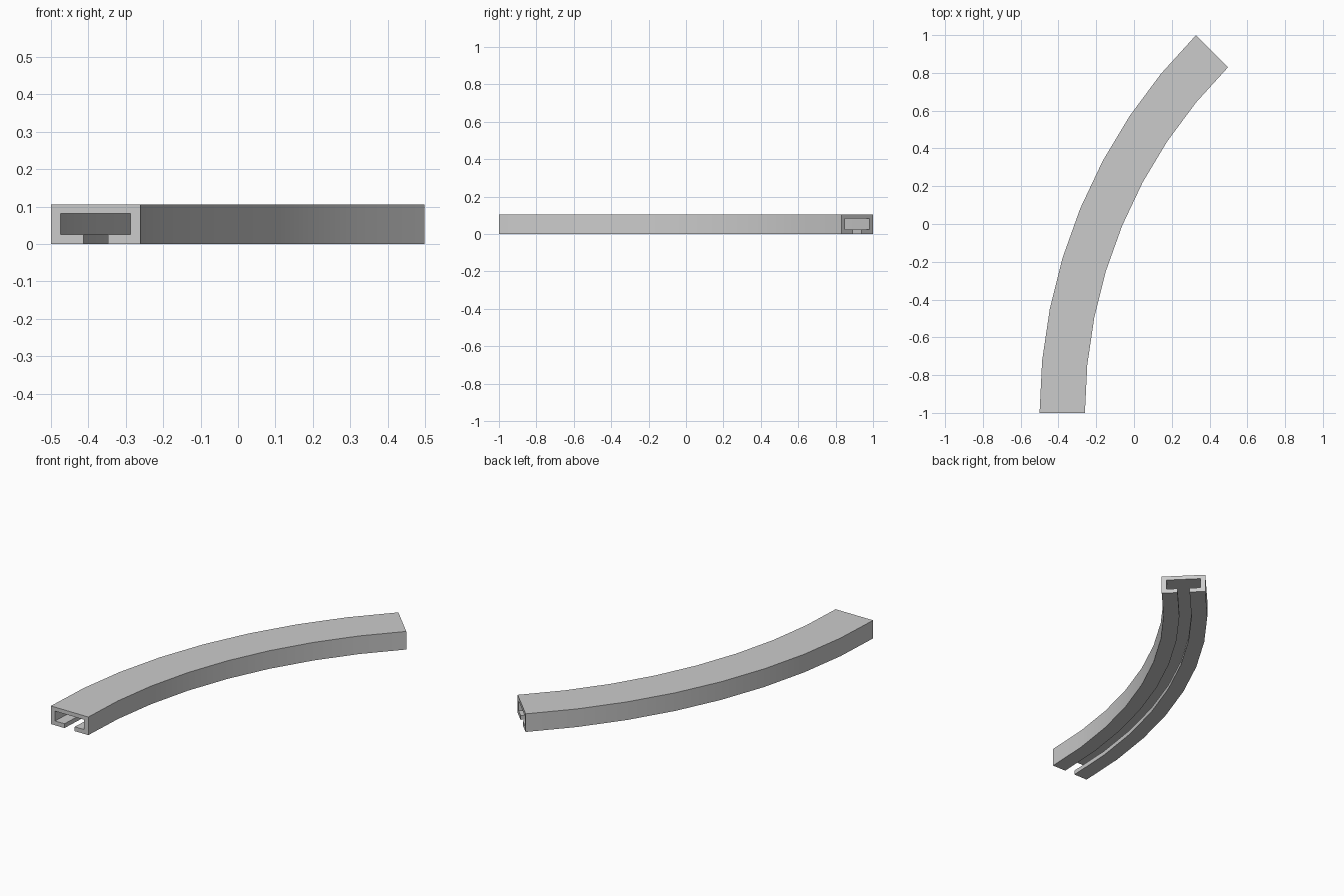
import bpy, bmesh, math

if "Cube" in bpy.data.objects:
    bpy.data.objects.remove(bpy.data.objects["Cube"])

SEGMENTS = 8
SWEEP = math.radians(45)
R_OUT = 2 * math.sqrt(2)
WIDTH, HEIGHT = 0.24, 0.105
CX, CY = R_OUT - 0.5, -1.0          # centre of the bend

# C-shaped rail section: (distance from outer edge, height)
half = WIDTH / 2
left = [(0.087, 0.0), (0.0, 0.0), (0.0, HEIGHT)]
inner = [(0.0265, 0.082), (0.0265, 0.025), (0.087, 0.025)]
mirror = lambda pts: [(WIDTH - d, z) for d, z in reversed(pts)]
profile = left + mirror(left) + mirror(inner)[0:3] + inner

bm = bmesh.new()

# Sweep the section around the bend
rings = []
for i in range(SEGMENTS + 1):
    a = SWEEP * i / SEGMENTS
    rings.append([bm.verts.new((CX - (R_OUT - d) * math.cos(a),
                                CY + (R_OUT - d) * math.sin(a), z))
                  for d, z in profile])
n = len(profile)
for r0, r1 in zip(rings, rings[1:]):
    for j in range(n):
        k = (j + 1) % n
        bm.faces.new((r0[j], r0[k], r1[k], r1[j]))

# End faces, split into quads around the channel
for ring in (rings[0], rings[-1]):
    for quad in ((0, 1, 10, 11), (1, 2, 9, 10), (2, 3, 8, 9),
                 (3, 4, 7, 8), (4, 5, 6, 7)):
        bm.faces.new([ring[q] for q in quad])
bmesh.ops.recalc_face_normals(bm, faces=bm.faces)

mesh = bpy.data.meshes.new("curved_rail")
bm.to_mesh(mesh)
bm.free()
rail = bpy.data.objects.new("curved_rail", mesh)
bpy.context.collection.objects.link(rail)

# Smooth along the bend, sharp at the section corners
bpy.context.view_layer.objects.active = rail
rail.select_set(True)
bpy.ops.object.shade_smooth_by_angle(angle=math.radians(30))
